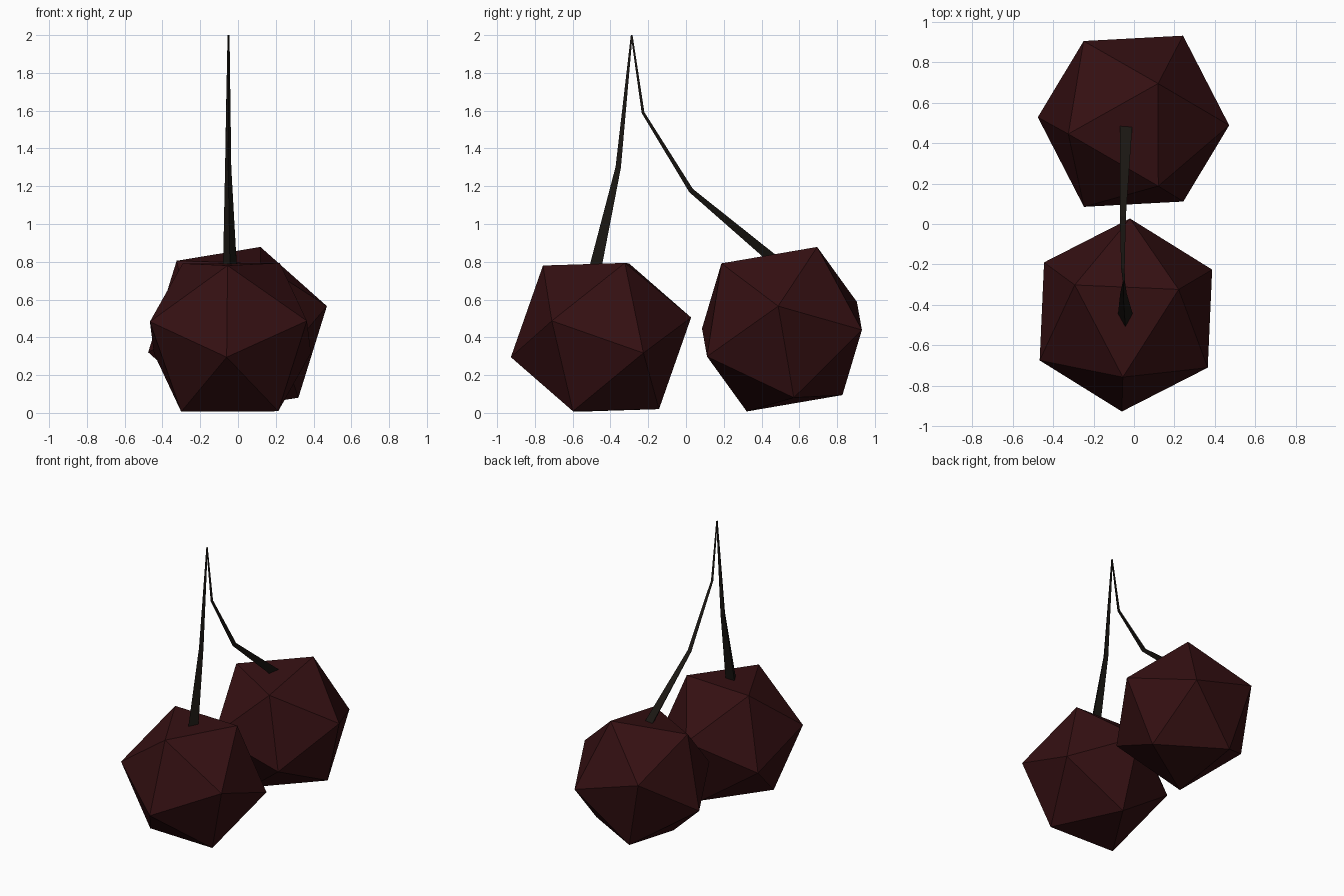
import bpy, bmesh
from mathutils import Vector, Matrix

if "Cube" in bpy.data.objects:
    bpy.data.objects.remove(bpy.data.objects["Cube"])


def material(name, color):
    m = bpy.data.materials.new(name)
    m.diffuse_color = (*color, 1)
    m.use_nodes = True
    m.node_tree.nodes["Principled BSDF"].inputs["Base Color"].default_value = m.diffuse_color
    return m


def add_object(name, bm, mat):
    bmesh.ops.recalc_face_normals(bm, faces=bm.faces)
    me = bpy.data.meshes.new(name)
    bm.to_mesh(me)
    bm.free()
    me.materials.append(mat)
    ob = bpy.data.objects.new(name, me)
    bpy.context.collection.objects.link(ob)
    return ob


def frame(a, b):
    # orthonormal axes from a corner direction and a neighbouring corner
    a = Vector(a).normalized()
    c = a.cross(Vector(b)).normalized()
    return Matrix((a, c.cross(a), c)).transposed()


def fruit(name, center, corner, neighbour, mat):
    # icosahedron turned so two adjacent corners hit the given points
    center = Vector(center)
    bm = bmesh.new()
    bmesh.ops.create_icosphere(bm, subdivisions=1, radius=0.489)
    v = max(bm.verts, key=lambda p: p.co.z)
    n = v.link_edges[0].other_vert(v)
    rot = frame(Vector(corner) - center, Vector(neighbour) - center) @ frame(v.co, n.co).transposed()
    bmesh.ops.transform(bm, matrix=Matrix.Translation(center) @ rot.to_4x4(), verts=bm.verts)
    return add_object(name, bm, mat)


def stem(name, path, mat):
    # tapered three-sided tube, ridge facing the front; path = (point, radius)
    bm = bmesh.new()
    rings = []
    pts = [Vector(p) for p, r in path]
    for i, (p, r) in enumerate(path):
        dirs = [(pts[k + 1] - pts[k]).normalized() for k in (i - 1, i) if 0 <= k < len(pts) - 1]
        t = sum(dirs, Vector()).normalized()
        ridge = Vector((0, t.z, -t.y)).normalized()
        if ridge.y > 0:
            ridge.negate()
        side = Vector((0.866 * r, 0, 0))
        c = pts[i]
        rings.append([bm.verts.new(q) for q in
                      (c + ridge * r, c - ridge * r / 2 + side, c - ridge * r / 2 - side)])
    for a, b in zip(rings, rings[1:]):
        for k in range(3):
            j = (k + 1) % 3
            bm.faces.new((a[k], a[j], b[j], b[k]))
    bm.faces.new(rings[0])
    bm.faces.new(rings[-1])
    return add_object(name, bm, mat)


red = material("dark_red", (0.035, 0.005, 0.006))
brown = material("dark_stem", (0.010, 0.008, 0.006))

# Fruits
fruit("front_cherry", (-0.04, -0.45, 0.40), (-0.02, 0.027, 0.505), (0.22, -0.31, 0.795), red)
fruit("back_cherry", (-0.0025, 0.508, 0.443), (0.47, 0.488, 0.565), (0.12, 0.695, 0.88), red)

# Stems joined at the tip
tip = ((-0.05, -0.286, 2.0), 0.006)
stem("front_stem", [tip, ((-0.052, -0.354, 1.30), 0.019), ((-0.042, -0.475, 0.74), 0.044)], brown)
stem("back_stem", [tip, ((-0.055, -0.225, 1.59), 0.010), ((-0.055, 0.03, 1.18), 0.017),
                   ((-0.038, 0.51, 0.785), 0.037)], brown)
